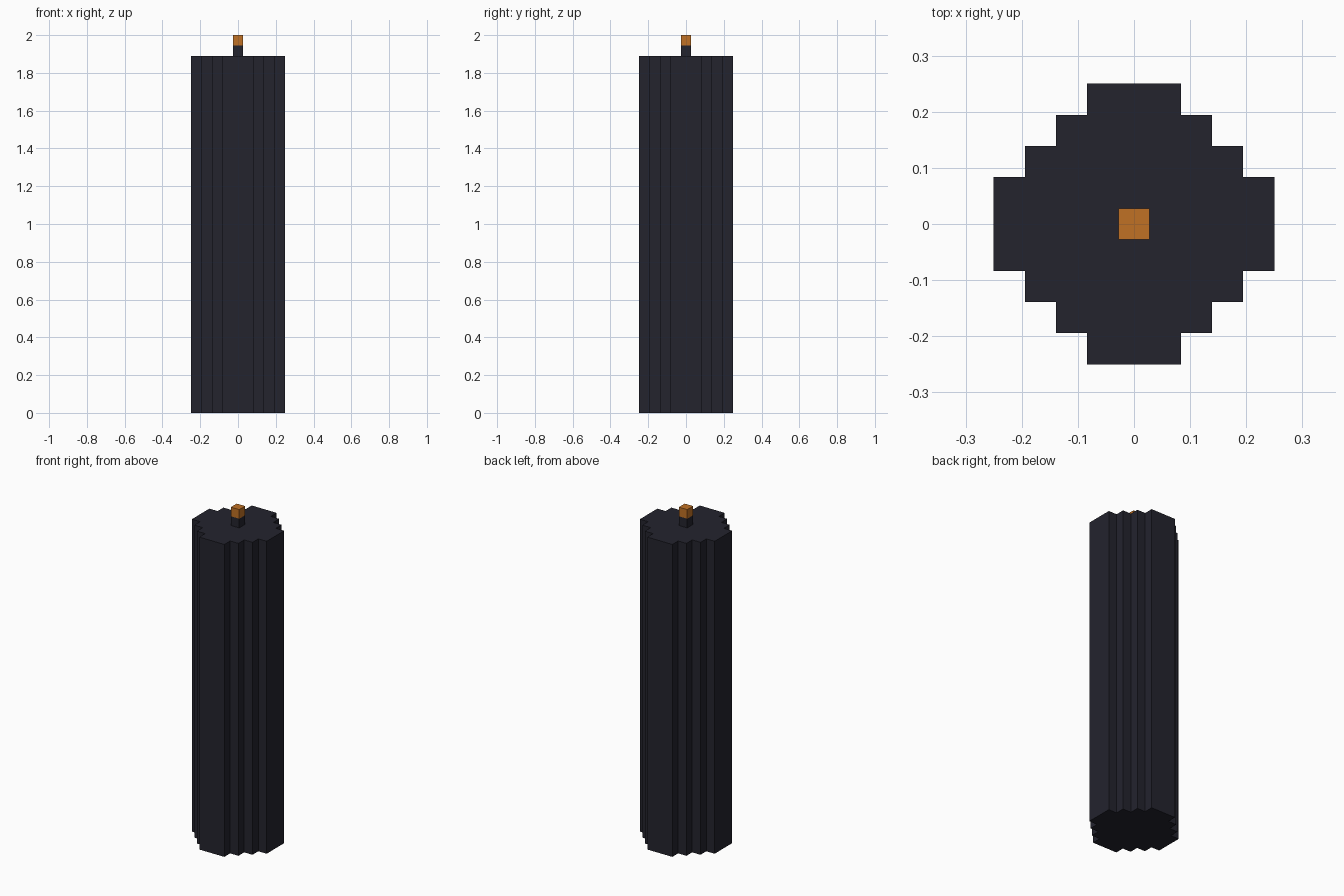
import bpy
import bmesh

cube = bpy.data.objects.get("Cube")
if cube:
    bpy.data.objects.remove(cube, do_unlink=True)

UNIT = 2 / 72  # size of one block


def make_material(name, color):
    mat = bpy.data.materials.new(name)
    mat.use_nodes = True
    mat.diffuse_color = color
    bsdf = mat.node_tree.nodes["Principled BSDF"]
    bsdf.inputs["Base Color"].default_value = color
    bsdf.inputs["Roughness"].default_value = 0.9
    return mat


def prism(name, outline, bottom, top, mat):
    """Extrude a flat outline, given in blocks, between two heights."""
    bm = bmesh.new()
    base = bm.faces.new([bm.verts.new((x * UNIT, y * UNIT, bottom * UNIT)) for x, y in outline])
    result = bmesh.ops.extrude_face_region(bm, geom=[base], use_keep_orig=True)
    raised = [v for v in result["geom"] if isinstance(v, bmesh.types.BMVert)]
    bmesh.ops.translate(bm, verts=raised, vec=(0, 0, (top - bottom) * UNIT))
    bmesh.ops.recalc_face_normals(bm, faces=bm.faces)
    mesh = bpy.data.meshes.new(name)
    bm.to_mesh(mesh)
    bm.free()
    mesh.materials.append(mat)
    obj = bpy.data.objects.new(name, mesh)
    bpy.context.collection.objects.link(obj)
    return obj


def four_quarters(corner):
    """Repeat one quarter of an outline around the centre."""
    outline = []
    for _ in range(4):
        outline += corner
        corner = [(-y, x) for x, y in corner]
    return outline


wax = make_material("charcoal wax", (0.017, 0.017, 0.027, 1))
flame = make_material("ember orange", (0.53, 0.165, 0.018, 1))

# Stepped round column
stepped = four_quarters([(9, 3), (7, 3), (7, 5), (5, 5), (5, 7), (3, 7), (3, 9)])
prism("candle_body", stepped, 0, 68, wax)

# Square wick with a glowing tip
square = four_quarters([(1, 1)])
prism("wick", square, 68, 70, wax)
prism("wick_tip", square, 70, 72, flame)
